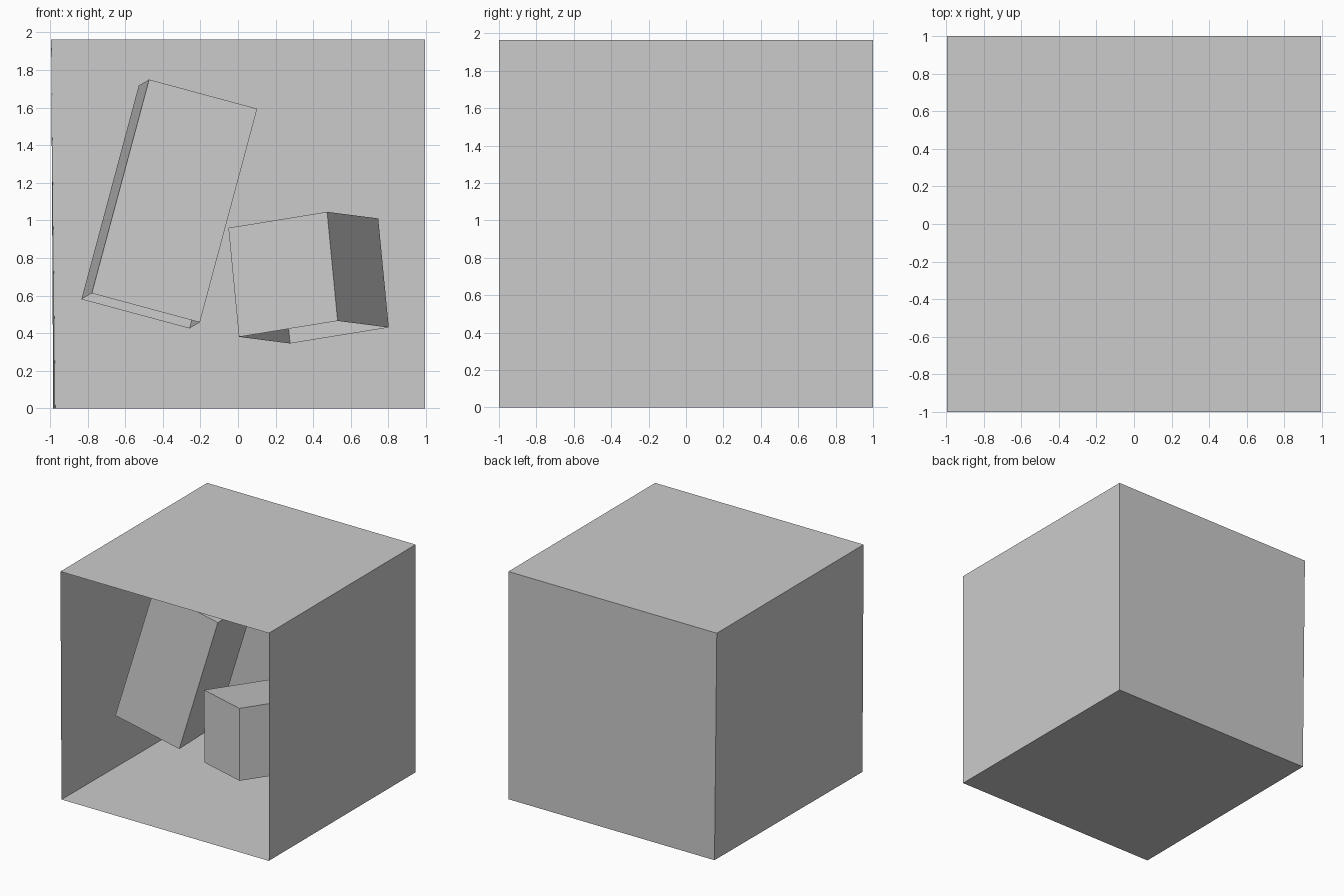
import bpy
import bmesh
from mathutils import Vector

cube = bpy.data.objects.get("Cube")
if cube:
    bpy.data.objects.remove(cube, do_unlink=True)

grey = bpy.data.materials.new("plain grey")
grey.use_nodes = True
grey.diffuse_color = (0.6, 0.6, 0.6, 1)
grey.node_tree.nodes["Principled BSDF"].inputs["Base Color"].default_value = (0.6, 0.6, 0.6, 1)


def add_object(name, bm):
    mesh = bpy.data.meshes.new(name)
    bm.to_mesh(mesh)
    bm.free()
    mesh.materials.append(grey)
    obj = bpy.data.objects.new(name, mesh)
    bpy.context.collection.objects.link(obj)
    return obj


def panel(name, corners):
    bm = bmesh.new()
    bm.faces.new([bm.verts.new(c) for c in corners])
    return add_object(name, bm)


def open_block(name, corner, right, depth, up):
    """Tilted hollow block without a bottom; corner is its front lower left."""
    corner, right, depth, up = map(Vector, (corner, right, depth, up))
    bm = bmesh.new()
    base = [corner, corner + right, corner + right + depth, corner + depth]
    low = [bm.verts.new(p) for p in base]
    high = [bm.verts.new(p + up) for p in base]
    for i in range(4):
        j = (i + 1) % 4
        bm.faces.new((low[i], low[j], high[j], high[i]))
    bm.faces.new(high)
    return add_object(name, bm)


# Room shell, open at the front; the left-hand wall leans in at its foot
W, D, H = 0.994, 1.0, 1.963
foot_front, foot_back = (-0.983, -D, 0), (-0.972, D, 0)
panel("floor", [foot_front, (W, -D, 0), (W, D, 0), foot_back])
panel("ceiling", [(-W, -D, H), (-W, D, H), (W, D, H), (W, -D, H)])
panel("back_wall", [foot_back, (W, D, 0), (W, D, H), (-W, D, H)])
panel("left_wall", [(W, D, 0), (W, -D, 0), (W, -D, H), (W, D, H)])
panel("right_wall", [foot_front, foot_back, (-W, D, H), (-W, -D, H)])

# Two floating blocks inside
open_block("tall_block", (-0.778, -0.56, 0.612),
           (0.575, 0.05, -0.155), (-0.055, 0.59, -0.032), (0.305, 0.09, 1.137))
open_block("short_block", (0.005, -0.466, 0.38),
           (0.525, -0.27, 0.085), (0.272, 0.523, -0.035), (-0.056, 0.078, 0.58))
